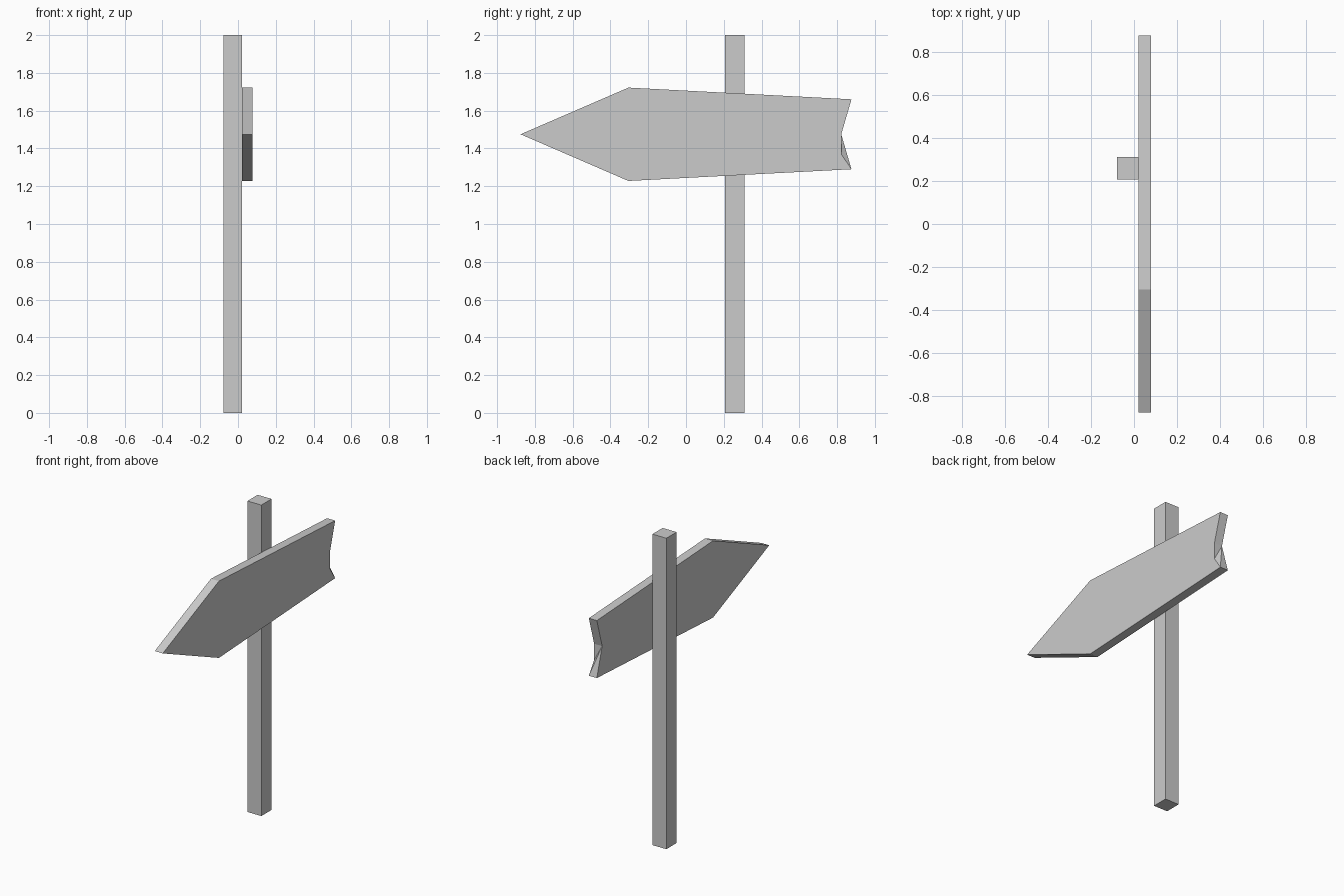
import bpy
import bmesh
from mathutils import Vector

if "Cube" in bpy.data.objects:
    bpy.data.objects.remove(bpy.data.objects["Cube"])


def make_object(name, bm):
    bmesh.ops.recalc_face_normals(bm, faces=bm.faces[:])
    mesh = bpy.data.meshes.new(name)
    bm.to_mesh(mesh)
    bm.free()
    obj = bpy.data.objects.new(name, mesh)
    bpy.context.collection.objects.link(obj)
    return obj


# Square upright post
bm = bmesh.new()
bmesh.ops.create_cube(bm, size=1)
bmesh.ops.scale(bm, vec=(0.099, 0.104, 2), verts=bm.verts[:])
bmesh.ops.translate(bm, vec=(-0.0285, 0.259, 1), verts=bm.verts[:])
make_object("post", bm)

# Arrow board: symmetric (y, z) outline with a pointed tip and notched tail
BACK_X, FRONT_X, MID_Z = 0.021, 0.078, 1.475
outline = [(-0.876, 0), (-0.305, 0.247), (0.876, 0.185),
           (0.822, 0), (0.876, -0.185), (-0.305, -0.247)]
bm = bmesh.new()
back = [bm.verts.new((BACK_X, y, MID_Z + z)) for y, z in outline]
front = [bm.verts.new((FRONT_X, y, MID_Z + z)) for y, z in outline]
bm.faces.new(back)
bm.faces.new(front)
sides = []
for i in range(len(outline)):
    j = (i + 1) % len(outline)
    sides.append(bm.faces.new((back[i], back[j], front[j], front[i])))

# Chipped lower corner of the notch, only on the outer face
edge = bm.edges.get((front[3], front[4]))
_, chip = bmesh.utils.edge_split(edge, front[3], 0.5)
chip.co = Vector((FRONT_X, 0.822, 1.37))
bmesh.ops.triangulate(bm, faces=[sides[3]])
make_object("arrow_board", bm)
